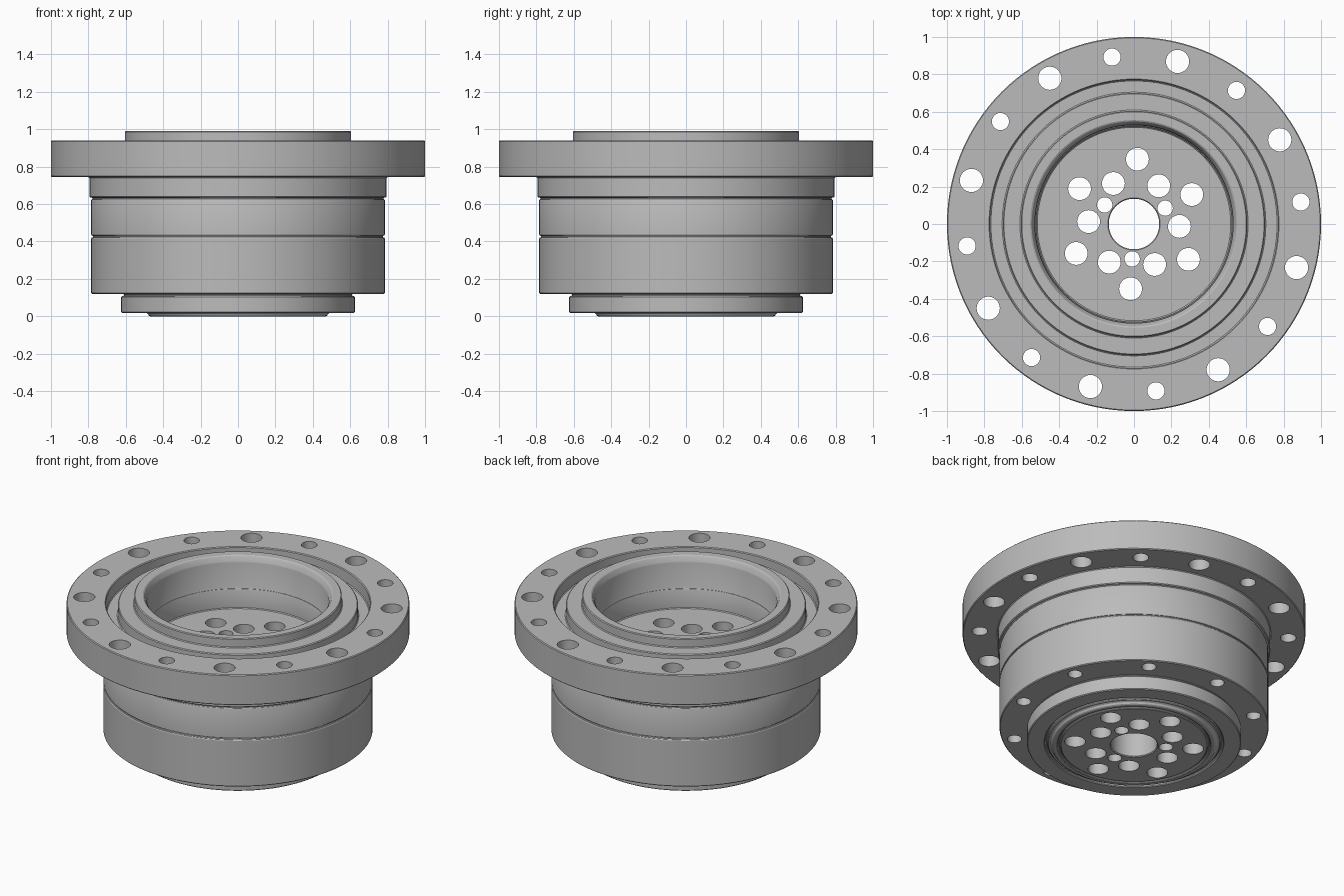
import bpy, bmesh, math
from mathutils import Matrix, Vector

old = bpy.data.objects.get("Cube")
if old:
    bpy.data.objects.remove(old, do_unlink=True)

steel = bpy.data.materials.new("machined grey")
steel.use_nodes = True
GREY = (0.5, 0.5, 0.5, 1)
steel.diffuse_color = GREY
steel.node_tree.nodes["Principled BSDF"].inputs["Base Color"].default_value = GREY


def add_object(name, bm):
    mesh = bpy.data.meshes.new(name)
    bmesh.ops.recalc_face_normals(bm, faces=bm.faces)
    bm.to_mesh(mesh)
    bm.free()
    mesh.materials.append(steel)
    obj = bpy.data.objects.new(name, mesh)
    bpy.context.collection.objects.link(obj)
    return obj


def chamfer(points, size):
    """Break every corner of a closed profile with a small flat."""
    pts = [Vector(p) for p in points]
    out = []
    for i, p in enumerate(pts):
        for q in (pts[i - 1], pts[(i + 1) % len(pts)]):
            d = q - p
            out.append(p + d.normalized() * min(size, d.length * 0.3))
    return out


def lathe(name, profile, segments):
    """Revolve a closed (radius, height) profile round the z axis."""
    bm = bmesh.new()
    rings = []
    for s in range(segments):
        a = math.tau * s / segments
        rings.append([bm.verts.new((r * math.cos(a), r * math.sin(a), z)) for r, z in profile])
    for s in range(segments):
        a, b = rings[s], rings[(s + 1) % segments]
        for i in range(len(profile)):
            j = (i + 1) % len(profile)
            bm.faces.new((a[i], b[i], b[j], a[j]))
    return add_object(name, bm)


def drill(bm, count, start, pitch, radius, low, high):
    """Add a circle of cylinders to a cutter mesh."""
    for k in range(count):
        a = math.radians(start) + math.tau * k / count
        place = Matrix.Translation((pitch * math.cos(a), pitch * math.sin(a), (low + high) / 2))
        bmesh.ops.create_cone(bm, cap_ends=True, segments=32, radius1=radius,
                              radius2=radius, depth=high - low, matrix=place)


# Turned body: underside, outer steps, flange, top boss, bore
profile = [
    (0.135, 0.0), (0.43, 0.0), (0.43, 0.012), (0.445, 0.012), (0.445, 0.0),
    (0.475, 0.0), (0.485, 0.018), (0.505, 0.018), (0.505, 0.035), (0.52, 0.035),
    (0.52, 0.018), (0.625, 0.018), (0.625, 0.108), (0.61, 0.108), (0.61, 0.12),
    (0.785, 0.12), (0.785, 0.42), (0.775, 0.42), (0.775, 0.432), (0.785, 0.432),
    (0.785, 0.625), (0.778, 0.625), (0.778, 0.635), (0.795, 0.635), (0.795, 0.745),
    (1.0, 0.745), (1.0, 0.94), (0.77, 0.94), (0.77, 0.86), (0.70, 0.86),
    (0.70, 0.932), (0.605, 0.932), (0.605, 0.99), (0.55, 0.99), (0.53, 0.955),
    (0.53, 0.785), (0.522, 0.785), (0.522, 0.66), (0.135, 0.66),
]
body = lathe("flanged_hub_body", chamfer(profile, 0.005), 120)

# Bolt holes: flange, hub floor, and blind holes under the outer step
cutter_mesh = bmesh.new()
drill(cutter_mesh, 8, 30, 0.9, 0.062, 0.6, 1.1)
drill(cutter_mesh, 8, 7.5, 0.9, 0.046, 0.6, 1.1)
drill(cutter_mesh, 6, 27, 0.347, 0.061, -0.1, 0.8)
drill(cutter_mesh, 6, 57, 0.243, 0.061, -0.1, 0.8)
drill(cutter_mesh, 3, 27, 0.187, 0.041, -0.1, 0.8)
drill(cutter_mesh, 10, 21, 0.71, 0.042, 0.05, 0.4)
cutter = add_object("hole_cutter", cutter_mesh)
cutter.hide_render = True

cut = body.modifiers.new("holes", "BOOLEAN")
cut.operation = "DIFFERENCE"
cut.solver = "EXACT"
cut.object = cutter
bpy.ops.object.select_all(action="DESELECT")
body.select_set(True)
bpy.context.view_layer.objects.active = body
bpy.ops.object.modifier_apply(modifier=cut.name)
bpy.data.objects.remove(cutter, do_unlink=True)
bpy.ops.object.shade_smooth_by_angle(angle=math.radians(30))
